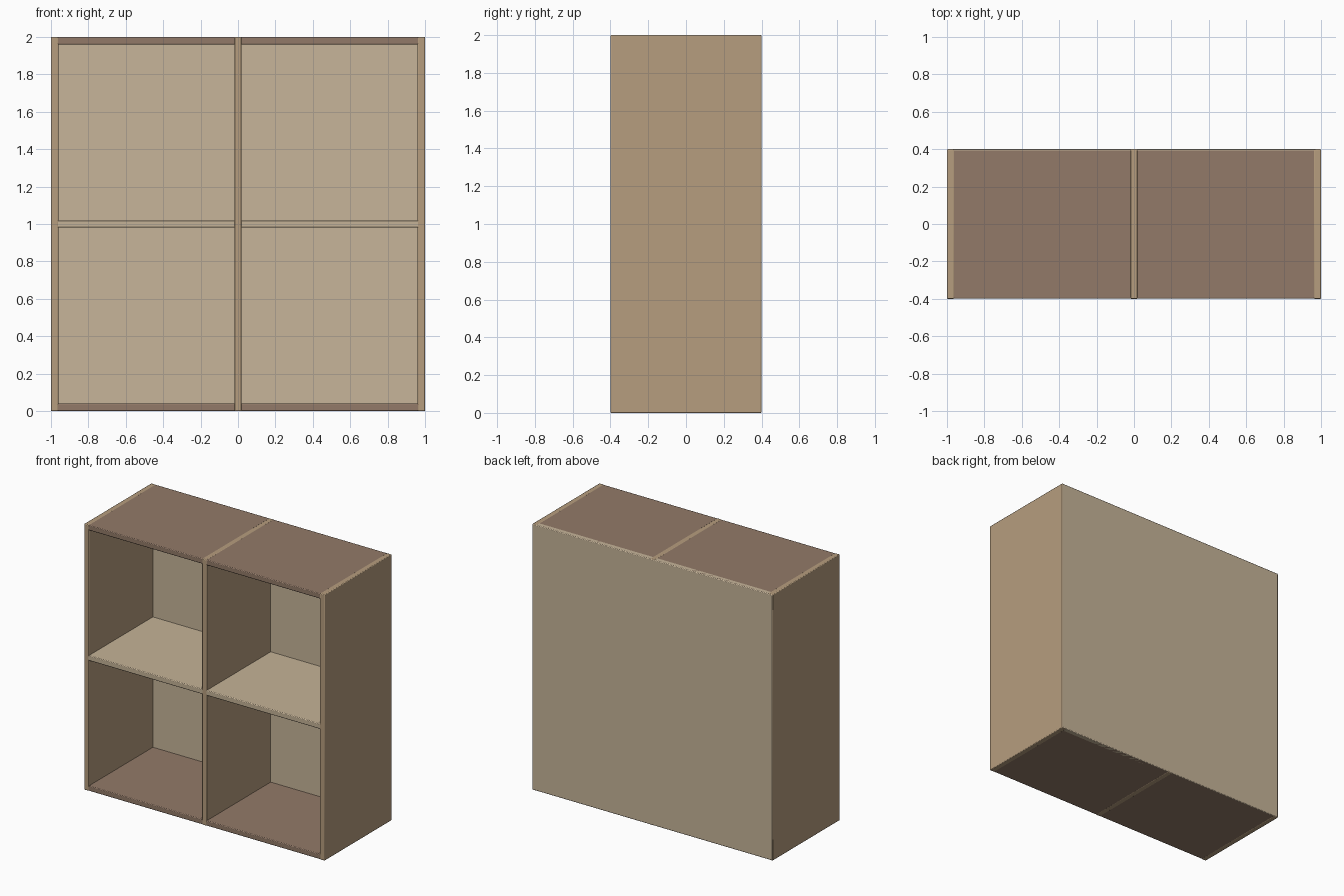
import bpy

if "Cube" in bpy.data.objects:
    bpy.data.objects.remove(bpy.data.objects["Cube"])

T = 0.04      # board thickness
E = 0.001     # hairline setback so crossing boards do not share faces


def material(name, color):
    m = bpy.data.materials.new(name)
    m.diffuse_color = (*color, 1)
    m.use_nodes = True
    m.node_tree.nodes["Principled BSDF"].inputs["Base Color"].default_value = m.diffuse_color
    return m


def board(name, lo, hi, mat):
    """Bevelled box between two opposite corners."""
    bpy.ops.mesh.primitive_cube_add(size=1, location=[(a + b) / 2 for a, b in zip(lo, hi)])
    ob = bpy.context.object
    ob.name = name
    ob.scale = [b - a for a, b in zip(lo, hi)]
    bpy.ops.object.transform_apply(location=False, rotation=False, scale=True)
    bev = ob.modifiers.new("edge_rounding", 'BEVEL')
    bev.width = 0.005
    bev.segments = 2
    ob.data.materials.append(mat)
    bpy.ops.object.shade_smooth_by_angle()
    return ob


tan = material("tan_wood", (0.47, 0.34, 0.21))
brown = material("brown_wood", (0.29, 0.195, 0.14))
pale = material("pale_wood", (0.56, 0.45, 0.31))
cream = material("cream_wood", (0.57, 0.46, 0.32))

# Upright boards: two sides and the centre divider
for name, x in (("left_side", -1 + T / 2), ("right_side", 1 - T / 2), ("centre_divider", 0)):
    board(name, (x - T / 2, -0.4, 0), (x + T / 2, 0.4 - E, 2), tan)

# Top and bottom boards
for name, z in (("bottom_board", E), ("top_board", 2 - T)):
    board(name, (-1 + E, -0.4 + E, z), (1 - E, 0.4 - E, z + T - E), brown)

# Middle shelf
board("middle_shelf", (-1 + E, -0.4 + E, 1 - T / 2), (1 - E, 0.4 - E, 1 + T / 2), pale)

# Back panel
board("back_panel", (-1 + E, 0.4 - T, E), (1 - E, 0.4, 2 - E), cream)
